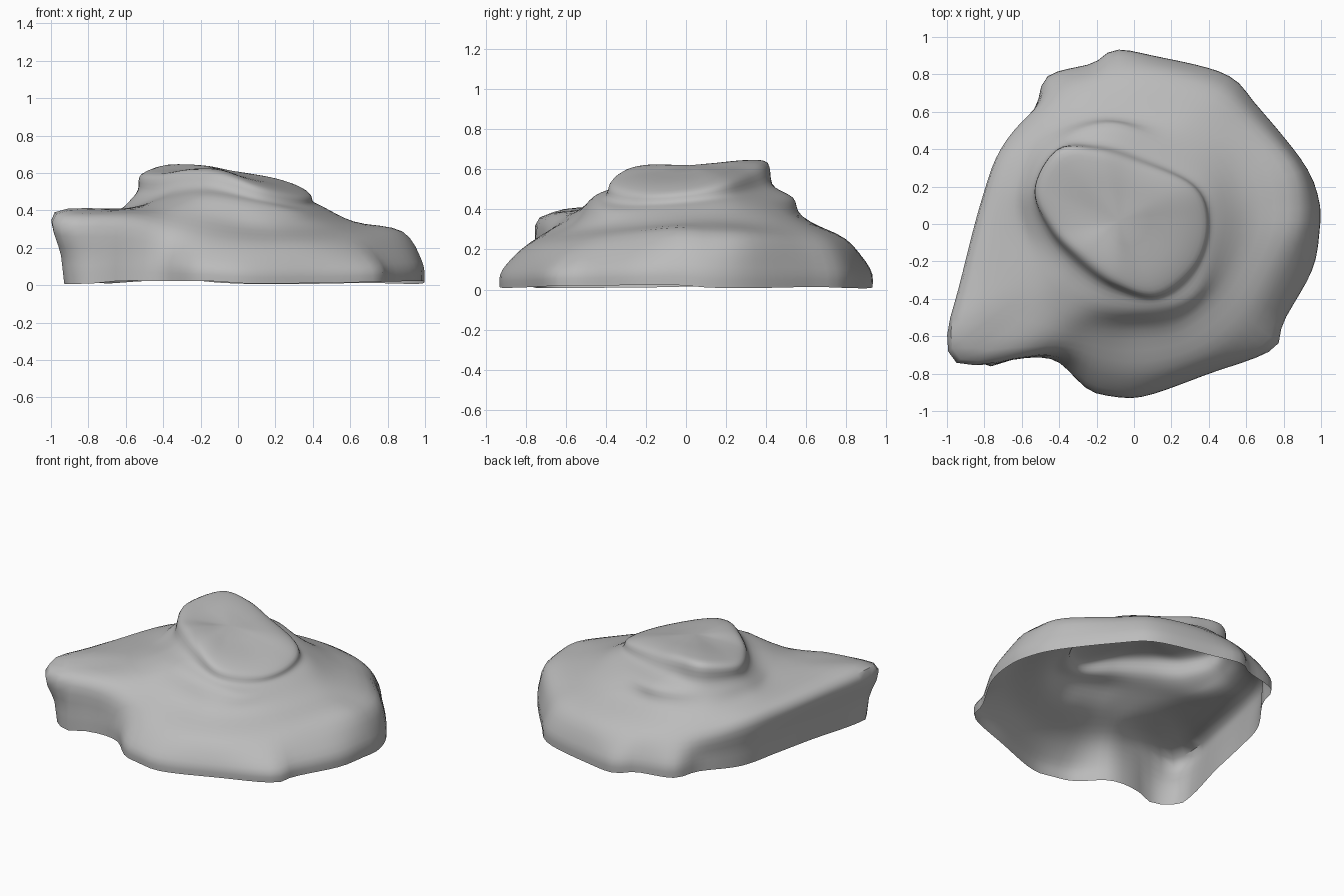
import bpy, bmesh, math, random
from mathutils import Vector

old_cube = bpy.data.objects.get("Cube")
if old_cube:
    bpy.data.objects.remove(old_cube, do_unlink=True)

random.seed(4)
SEGMENTS = 96
STEPS = 4
CENTRE = Vector((-.08, .02, .61))

# Contour lines of the rock, from the ground up
ground_outline = [
    (.99, .12), (.91, .32), (.66, .63), (.49, .8), (.1, .9), (-.1, .93),
    (-.22, .86), (-.46, .79), (-.53, .62), (-.69, .38), (-.77, .1),
    (-.83, -.2), (-.91, -.5), (-.92, -.66), (-.78, -.76), (-.62, -.72),
    (-.42, -.73), (-.25, -.88), (-.12, -.92), (.06, -.92), (.4, -.8),
    (.74, -.67), (.8, -.52), (.95, -.25), (.99, -.05)]
shoulder = [
    (.88, .1, .28), (.84, .3, .27), (.62, .55, .25), (.42, .72, .25),
    (.05, .8, .25), (-.3, .74, .25), (-.54, .59, .26), (-.71, .39, .31),
    (-.81, .12, .34), (-.92, -.32, .37), (-.98, -.59, .39), (-.91, -.73, .36),
    (-.62, -.7, .35), (-.38, -.68, .29), (-.15, -.77, .24), (.1, -.78, .22),
    (.4, -.68, .22), (.61, -.51, .24), (.75, -.27, .27), (.86, -.05, .29)]
shelf = [
    (.62, .05, .34), (.52, .35, .34), (.3, .53, .35), (0, .57, .36),
    (-.25, .57, .37), (-.5, .45, .39), (-.63, .2, .4), (-.63, -.05, .4),
    (-.6, -.35, .41), (-.4, -.52, .4), (-.2, -.56, .37), (0, -.57, .33),
    (.25, -.53, .31), (.5, -.3, .32)]
cliff_foot = [
    (.46, 0, .41), (.39, .25, .43), (.05, .48, .45), (-.18, .53, .46),
    (-.45, .42, .46), (-.57, .18, .46), (-.53, -.1, .43), (-.39, -.33, .46),
    (-.17, -.45, .47), (.14, -.46, .42), (.35, -.35, .39)]
summit_edge = [
    (.38, .01, .49), (.3, .2, .53), (0, .33, .58), (-.2, .39, .62),
    (-.4, .39, .63), (-.52, .18, .59), (-.43, -.03, .58), (-.28, -.18, .6),
    (-.1, -.31, .59), (.12, -.37, .52), (.32, -.21, .48)]


def spline(a, b, c, d, t):
    """Point on a smooth curve between b and c."""
    return b + ((c - a) + ((a * 2 - b * 5 + c * 4 - d)
                + (b * 3 - a - c * 3 + d) * t) * t) * t / 2


def polar(point):
    offset = point - CENTRE
    return math.atan2(offset.y, offset.x) % math.tau


def contour(points):
    """Smooth closed contour, resampled at equal angles round the centre."""
    pts = [Vector(p) for p in points]
    count = len(pts)
    dense = []
    for i in range(count):
        near = [pts[(i + k) % count] for k in (-1, 0, 1, 2)]
        dense += [spline(*near, s / 8) for s in range(8)]
    dense.sort(key=polar)
    angles = [polar(p) for p in dense]
    angles = [angles[-1] - math.tau] + angles + [angles[0] + math.tau]
    dense = [dense[-1]] + dense + [dense[0]]
    ring, j = [], 0
    for i in range(SEGMENTS):
        angle = math.tau * i / SEGMENTS
        while angles[j + 1] < angle:
            j += 1
        t = (angle - angles[j]) / max(angles[j + 1] - angles[j], 1e-6)
        ring.append(dense[j].lerp(dense[j + 1], t))
    return ring


def bulge(lower, upper):
    """Flank between two contours, rounder where the slope is gentler."""
    ring = []
    for a, b in zip(lower, upper):
        middle = a.lerp(b, .4)
        gap = max(a.xy.length - b.xy.length, 0)
        outward = middle.xy.normalized().to_3d()
        ring.append(middle + outward * gap * .3)
    return ring


def hollow(lower, upper):
    """Concave step between two contours, close under the upper one."""
    return [a.lerp(b, .7).xy.to_3d() + Vector((0, 0, a.lerp(b, .4).z))
            for a, b in zip(lower, upper)]


def shrink(ring, amount, lift):
    """Contour drawn in towards the centre of the summit."""
    return [p.lerp(CENTRE, amount) + Vector((0, 0, lift)) for p in ring]


# Stack the contours
base = contour([(x, y, random.uniform(.005, .025)) for x, y in ground_outline])
rim = contour(shoulder)
foot = contour(cliff_foot)
top = contour(summit_edge)
levels = [base, bulge(base, rim), rim, contour(shelf), foot,
          hollow(foot, top), top, shrink(top, .25, .02), shrink(top, .65, .015)]

# Skin them into an open shell
bm = bmesh.new()
rows = []
last = len(levels) - 1
for i in range(last):
    near = [levels[min(max(i + k, 0), last)] for k in (-1, 0, 1, 2)]
    for s in range(STEPS):
        rows.append([bm.verts.new(spline(*four, s / STEPS))
                     for four in zip(*near)])
rows.append([bm.verts.new(p) for p in levels[last]])
for low, high in zip(rows, rows[1:]):
    for i in range(SEGMENTS):
        n = (i + 1) % SEGMENTS
        bm.faces.new((low[i], low[n], high[n], high[i]))
peak = bm.verts.new(CENTRE + Vector((0, 0, .01)))
for i in range(SEGMENTS):
    bm.faces.new((rows[-1][i], rows[-1][(i + 1) % SEGMENTS], peak))

mesh = bpy.data.meshes.new("rock")
bm.to_mesh(mesh)
bm.free()
rock = bpy.data.objects.new("rock", mesh)
bpy.context.collection.objects.link(rock)

# Stone colour
stone = bpy.data.materials.new("grey_stone")
stone.use_nodes = True
grey = (.5, .5, .5, 1)
stone.diffuse_color = grey
stone.node_tree.nodes["Principled BSDF"].inputs["Base Color"].default_value = grey
mesh.materials.append(stone)

# Smooth shading with crisp breaks
bpy.context.view_layer.objects.active = rock
rock.select_set(True)
bpy.ops.object.shade_smooth_by_angle(angle=math.radians(50))
